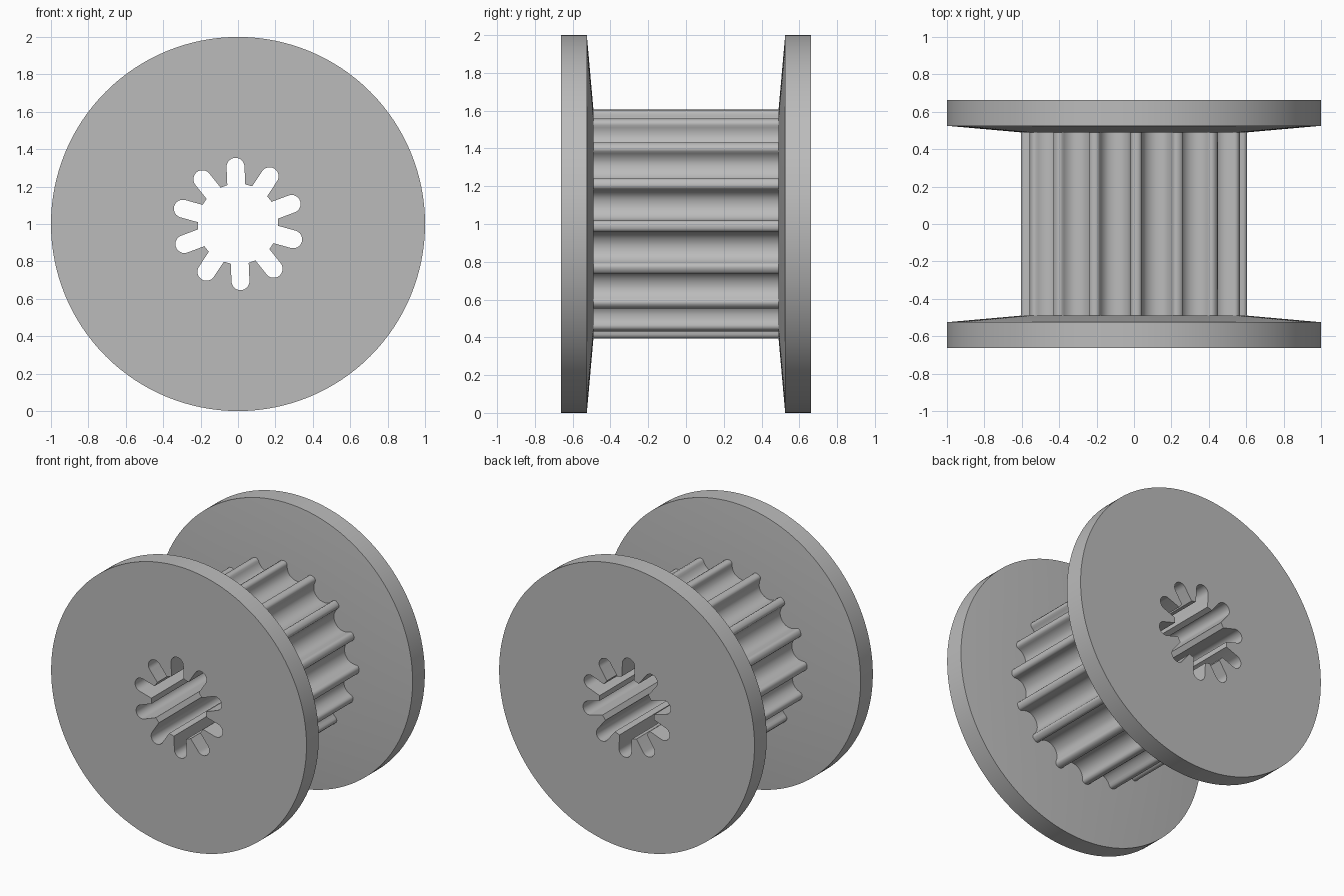
import bpy, bmesh, math
from mathutils import Vector

old = bpy.data.objects.get("Cube")
if old:
    bpy.data.objects.remove(old)

grey = bpy.data.materials.new("plain_grey")
grey.use_nodes = True
grey.diffuse_color = (0.5, 0.5, 0.5, 1)
grey.node_tree.nodes["Principled BSDF"].inputs["Base Color"].default_value = (0.5, 0.5, 0.5, 1)


def loft(name, rings):
    """Solid through rings of (x, z) points, each given as (y, points)."""
    bm = bmesh.new()
    loops = [[bm.verts.new((x, y, z + 1)) for x, z in pts] for y, pts in rings]
    n = len(loops[0])
    for a, b in zip(loops, loops[1:]):
        for i in range(n):
            j = (i + 1) % n
            bm.faces.new((a[i], a[j], b[j], b[i]))
    bm.faces.new(loops[0])
    bm.faces.new(loops[-1])
    bmesh.ops.recalc_face_normals(bm, faces=bm.faces)
    mesh = bpy.data.meshes.new(name)
    bm.to_mesh(mesh)
    bm.free()
    mesh.materials.append(grey)
    obj = bpy.data.objects.new(name, mesh)
    bpy.context.collection.objects.link(obj)
    return obj


def circle(r, n=128):
    return [(r * math.cos(2 * math.pi * i / n), r * math.sin(2 * math.pi * i / n)) for i in range(n)]


def repeat_around(half, count, start):
    """Mirror a half profile of (side, radius) points and repeat it around the axis."""
    whole = [(-s, r) for s, r in half] + [(s, r) for s, r in reversed(half[:-1])]
    pts = []
    for i in range(count):
        a = math.radians(start) + 2 * math.pi * i / count
        c, s = math.cos(a), math.sin(a)
        pts += [(r * c - t * s, r * s + t * c) for t, r in whole]
    return pts


# Belt groove half profile: (side, depth), from the tooth land to the groove floor
GROOVE = [(.106, 0), (.092, .005), (.085, .016), (.082, .030), (.078, .043), (.072, .055),
          (.064, .067), (.051, .080), (.035, .088), (.018, .094), (0, .0955)]
gear = repeat_around([(s, .5955 - d) for s, d in GROOVE], 16, 10.05)

# Splined bore: slots with round ends
W, CENTRE = .048, .306
slot = [(W, .21)] + [(W * math.cos(k * math.pi / 16), CENTRE + W * math.sin(k * math.pi / 16))
                     for k in range(9)]
slot[-1] = (0, CENTRE + W)
bore = repeat_around(slot, 10, 20.5)

# Toothed core and the two tapered flanges
INNER, TAPER, OUTER = .49, .525, .662
parts = [loft("toothed_core", [(-INNER, gear), (INNER, gear)])]
for name, side in (("front_flange", -1), ("back_flange", 1)):
    parts.append(loft(name, [(side * INNER, circle(.605)), (side * TAPER, circle(1)),
                             (side * OUTER, circle(1))]))

# Cut the bore through every part
cutter = loft("bore_cutter", [(-1, bore), (1, bore)])
cutter.hide_render = True
for obj in parts:
    bpy.ops.object.select_all(action='DESELECT')
    obj.select_set(True)
    bpy.context.view_layer.objects.active = obj
    cut = obj.modifiers.new("bore", 'BOOLEAN')
    cut.operation = 'DIFFERENCE'
    cut.solver = 'EXACT'
    cut.object = cutter
    bpy.ops.object.modifier_apply(modifier=cut.name)
    bpy.ops.object.shade_smooth_by_angle(angle=math.radians(40))
bpy.data.objects.remove(cutter)
